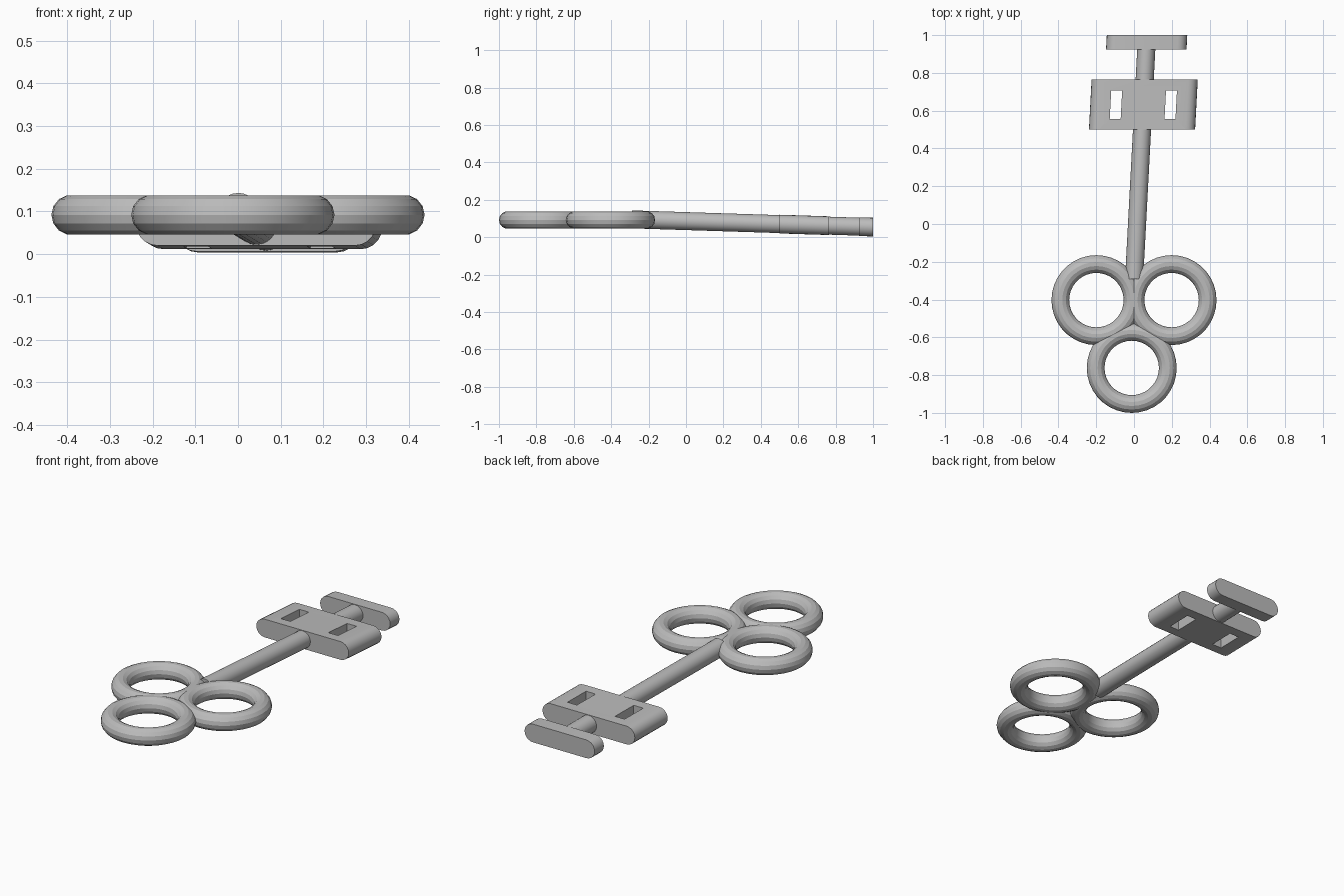
import bpy, bmesh, math
from mathutils import Vector

if "Cube" in bpy.data.objects:
    bpy.data.objects.remove(bpy.data.objects["Cube"])

grey = bpy.data.materials.new("plain_grey")
grey.diffuse_color = (0.5, 0.5, 0.5, 1)
grey.use_nodes = True
grey.node_tree.nodes["Principled BSDF"].inputs["Base Color"].default_value = grey.diffuse_color

R = 0.048  # half thickness shared by shaft and bit


def axis(y):
    """Centre of the slightly tilted shaft at a given y."""
    return Vector((0.016 + 0.053 * y, y, 0.086 - 0.032 * y))


def build(name, bm):
    bmesh.ops.recalc_face_normals(bm, faces=bm.faces)
    me = bpy.data.meshes.new(name)
    bm.to_mesh(me)
    bm.free()
    me.materials.append(grey)
    ob = bpy.data.objects.new(name, me)
    bpy.context.collection.objects.link(ob)
    return ob


def extrude(name, outline, y0, y1):
    """Extrude an x/z outline along the shaft axis."""
    bm = bmesh.new()
    a, b = [[bm.verts.new(axis(y) + Vector((x, 0, z))) for x, z in outline]
            for y in (y0, y1)]
    bm.faces.new(a)
    bm.faces.new(b)
    n = len(a)
    for i in range(n):
        j = (i + 1) % n
        bm.faces.new((a[i], a[j], b[j], b[i]))
    return build(name, bm)


def stadium(half, r, steps=10):
    """Rounded-end outline of the given half width."""
    pts = []
    for side in (1, -1):
        for k in range(steps + 1):
            t = math.pi * (k / steps - 0.5)
            pts.append((side * (half - r + r * math.cos(t)), side * r * math.sin(t)))
    return pts


# Three rings of the handle
for name, x, y in (("left_ring", -0.199, -0.403), ("right_ring", 0.199, -0.403),
                   ("end_ring", -0.012, -0.762)):
    bpy.ops.mesh.primitive_torus_add(location=(x, y, 0.092), major_radius=0.191,
                                     minor_radius=0.047, major_segments=36,
                                     minor_segments=14)
    ring = bpy.context.object
    ring.name = name
    ring.data.materials.append(grey)
    bpy.ops.object.shade_smooth_by_angle(angle=math.radians(15))

# Round shaft
circle = [(R * math.cos(t), R * math.sin(t))
          for t in (i * math.tau / 24 for i in range(24))]
shaft = extrude("shaft", circle, -0.29, 0.94)

# Wide bit plate with two slots cut through
plate = extrude("bit_plate", stadium(0.281, 0.05), 0.50, 0.765)
for side in (-1, 1):
    c, w = side * 0.145, 0.029
    slot = extrude("slot_cutter", [(c - w, -0.2), (c + w, -0.2), (c + w, 0.2), (c - w, 0.2)],
                   0.555, 0.706)
    slot.hide_render = True
    slot.hide_viewport = True
    cut = plate.modifiers.new("slot", 'BOOLEAN')
    cut.operation = 'DIFFERENCE'
    cut.solver = 'EXACT'
    cut.object = slot

# Narrow end bar
bar = extrude("end_bar", stadium(0.213, 0.05), 0.925, 1.0)

# Smooth the curved sides, keep the end faces crisp
for ob in (shaft, plate, bar):
    bpy.ops.object.select_all(action='DESELECT')
    ob.select_set(True)
    bpy.context.view_layer.objects.active = ob
    bpy.ops.object.shade_smooth_by_angle(angle=math.radians(25))
